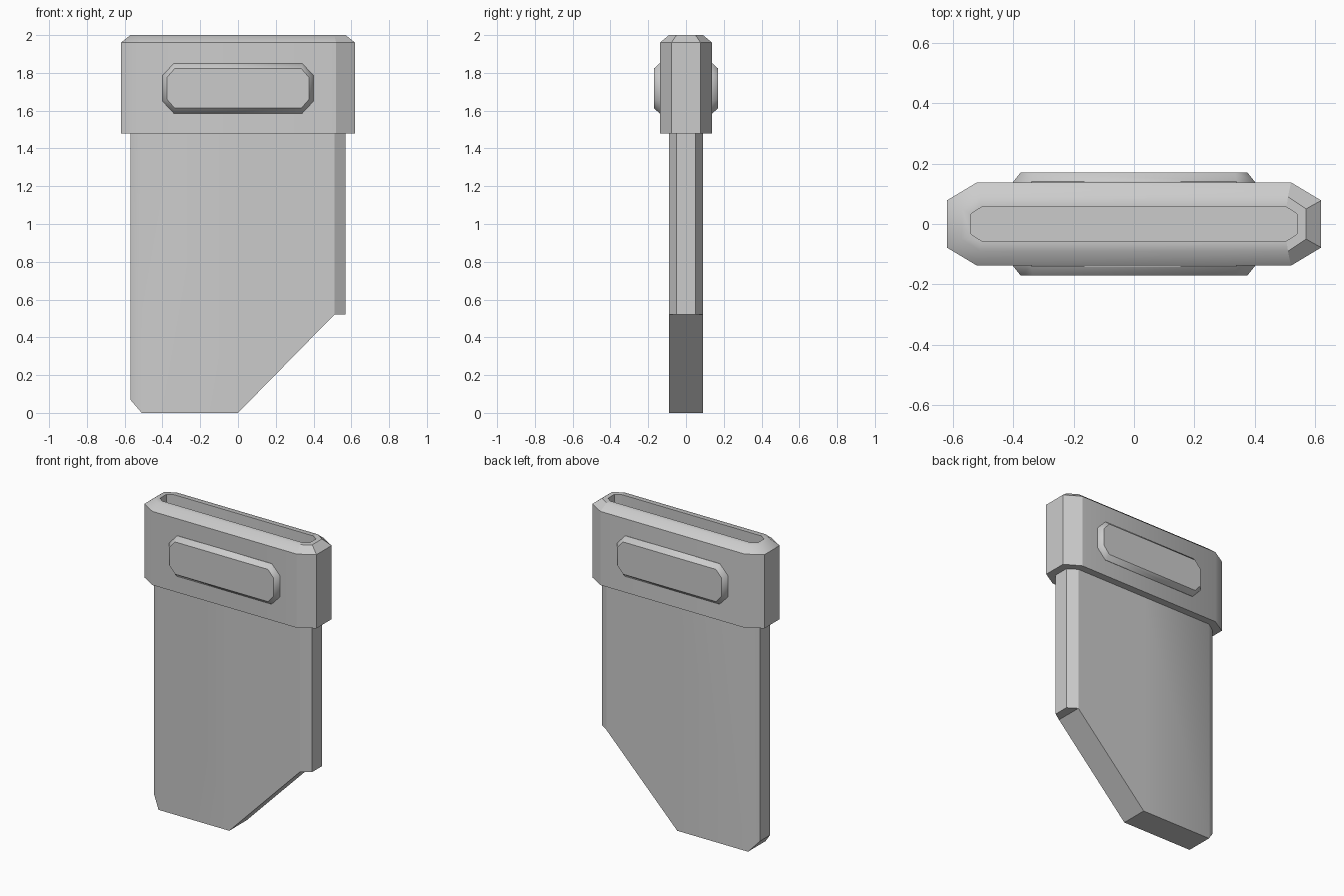
import bpy, bmesh, math

if "Cube" in bpy.data.objects:
    bpy.data.objects.remove(bpy.data.objects["Cube"])


def octagon(hx, hy, cx, cy):
    """Corner-cut rectangle: half sizes hx, hy; cuts start at cx and cy."""
    return [(-cx, -hy), (cx, -hy), (hx, -cy), (hx, cy),
            (cx, hy), (-cx, hy), (-hx, cy), (-hx, -cy)]


def loft(bm, rings):
    """Skin a list of equal-length rings; returns the vertex rings."""
    vr = [[bm.verts.new(p) for p in r] for r in rings]
    for a, b in zip(vr, vr[1:]):
        n = len(a)
        for i in range(n):
            j = (i + 1) % n
            bm.faces.new((a[i], a[j], b[j], b[i]))
    return vr


def finish(bm, name):
    """Soft shading over shallow angles, crisp chamfer on the +x side."""
    bmesh.ops.recalc_face_normals(bm, faces=bm.faces)
    for f in bm.faces:
        f.smooth = True
    for e in bm.edges:
        crisp_side = all(v.co.x > 0.45 for v in e.verts)
        e.smooth = (e.calc_face_angle(0) < math.radians(40)) and not crisp_side
    me = bpy.data.meshes.new(name)
    bm.to_mesh(me)
    bm.free()
    ob = bpy.data.objects.new(name, me)
    bpy.context.collection.objects.link(ob)
    return ob


# Sheath body: columns of (x, half depth, bottom z)
columns = [(-0.57, 0.05, 0.07), (-0.51, 0.09, 0), (0, 0.09, 0),
           (0.51, 0.09, 0.52), (0.57, 0.05, 0.52)]
TOP = 1.48
bm = bmesh.new()
sections = [[(x, -y, TOP), (x, -y, z), (x, y, z), (x, y, TOP)]
            for x, y, z in columns]
vs = [[bm.verts.new(p) for p in s] for s in sections]
for a, b in zip(vs, vs[1:]):
    for i in range(3):
        bm.faces.new((a[i], a[i + 1], b[i + 1], b[i]))
bm.faces.new(vs[0])
bm.faces.new(vs[-1])
finish(bm, "sheath_body")

# Collar: underside step, walls, top bevel, rim and open slot with floor
bm = bmesh.new()
profile = [((0.57, 0.09, 0.51, 0.05), TOP),
           ((0.62, 0.138, 0.52, 0.078), TOP),
           ((0.62, 0.138, 0.52, 0.078), 1.96),
           ((0.57, 0.09, 0.51, 0.05), 2.0),
           ((0.54, 0.056, 0.505, 0.033), 2.0),
           ((0.54, 0.056, 0.505, 0.033), 1.5)]
rings = loft(bm, [[(x, y, z) for x, y in octagon(*o)] for o, z in profile])
bm.faces.new(rings[-1])
finish(bm, "collar")

# Raised plates on the front and back of the collar
for side, name in ((-1, "front_plate"), (1, "back_plate")):
    bm = bmesh.new()
    plate = [((0.40, 0.132, 0.34, 0.068), 0.13),
             ((0.40, 0.132, 0.34, 0.068), 0.14),
             ((0.376, 0.105, 0.335, 0.058), 0.17)]
    rings = loft(bm, [[(x, side * d, 1.718 + z) for x, z in octagon(*o)]
                      for o, d in plate])
    bm.faces.new(rings[0])
    bm.faces.new(rings[-1])
    finish(bm, name)
